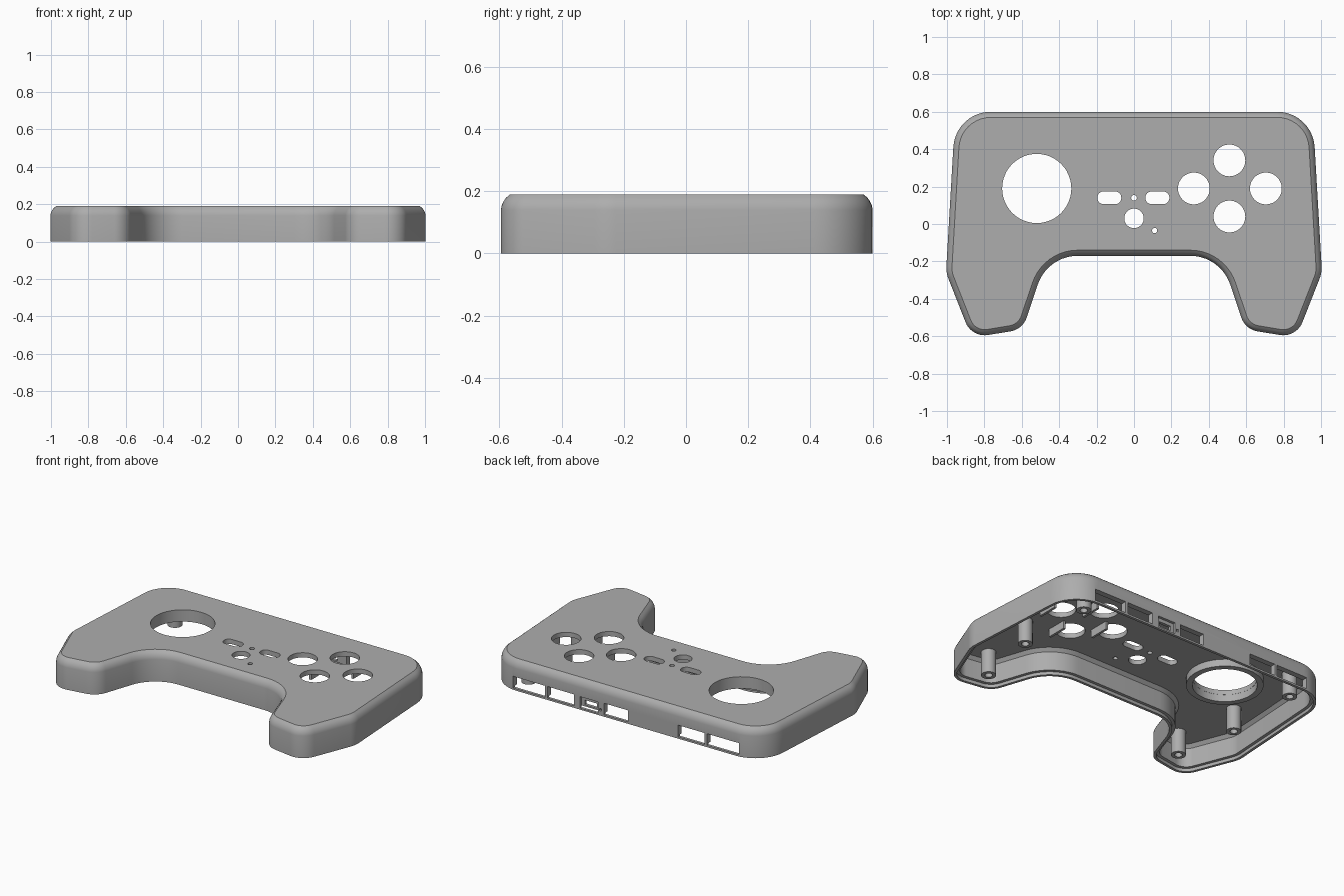
import bpy, bmesh
from math import cos, sin, pi, tan, acos
from mathutils import Vector, Matrix

cube = bpy.data.objects.get("Cube")
if cube:
    bpy.data.objects.remove(cube)

grey = bpy.data.materials.new("plain_grey")
grey.use_nodes = True
GREY = (0.42, 0.42, 0.42, 1)
grey.diffuse_color = GREY
grey.node_tree.nodes["Principled BSDF"].inputs["Base Color"].default_value = GREY


def finish(name, bm):
    bmesh.ops.recalc_face_normals(bm, faces=bm.faces)
    mesh = bpy.data.meshes.new(name)
    bm.to_mesh(mesh)
    bm.free()
    mesh.materials.append(grey)
    ob = bpy.data.objects.new(name, mesh)
    bpy.context.collection.objects.link(ob)
    return ob


def smooth(ob):
    bpy.ops.object.select_all(action="DESELECT")
    ob.select_set(True)
    bpy.context.view_layer.objects.active = ob
    bpy.ops.object.shade_smooth_by_angle(angle=0.5)


def rounded(corners, steps=10):
    """Closed polygon with each corner (x, y, radius) turned into an arc."""
    out = []
    for i, (x, y, r) in enumerate(corners):
        p = Vector((x, y))
        a = (Vector(corners[i - 1][:2]) - p).normalized()
        b = (Vector(corners[(i + 1) % len(corners)][:2]) - p).normalized()
        half = acos(a.dot(b)) / 2
        centre = p + (a + b).normalized() * r / sin(half)
        start = p + a * r / tan(half) - centre
        turn = (pi - 2 * half) * (1 if a.cross(b) < 0 else -1)
        for k in range(steps + 1):
            out.append(centre + Matrix.Rotation(turn * k / steps, 2) @ start)
    return out


def inset(pts, d):
    out = []
    for i, p in enumerate(pts):
        t1 = (p - pts[i - 1]).normalized()
        t2 = (pts[(i + 1) % len(pts)] - p).normalized()
        n1, n2 = Vector((-t1.y, t1.x)), Vector((-t2.y, t2.x))
        out.append(p + (n1 + n2) * d / (1 + n1.dot(n2)))
    return out


def loft(bm, rings, cap=True):
    loops = [[bm.verts.new((p.x, p.y, z)) for p in pts] for pts, z in rings]
    n = len(loops[0])
    pairs = list(zip(loops, loops[1:])) if cap else list(zip(loops, loops[1:] + loops[:1]))
    for lo, hi in pairs:
        for i in range(n):
            j = (i + 1) % n
            bm.faces.new((lo[i], lo[j], hi[j], hi[i]))
    if cap:
        bm.faces.new(loops[0])
        bm.faces.new(loops[-1])


def circle(x, y, r, n=48):
    return [Vector((x + r * cos(2 * pi * k / n), y + r * sin(2 * pi * k / n))) for k in range(n)]


def box(bm, x0, x1, y0, y1, z0, z1):
    loft(bm, [([Vector(c) for c in ((x0, y0), (x1, y0), (x1, y1), (x0, y1))], z) for z in (z0, z1)])


def tube(name, x, y, r_in, r_out, z0, z1):
    bm = bmesh.new()
    loft(bm, [(circle(x, y, r), z) for r, z in
              ((r_out, z0), (r_out, z1), (r_in, z1), (r_in, z0))], cap=False)
    smooth(finish(name, bm))


# Shell outline, counter-clockwise, mirrored about x = 0
half = [(0.4625, -0.17, 0.225), (0.595, -0.563, 0.11), (0.868, -0.608, 0.11),
        (1.005, -0.26, 0.16), (0.955, 0.60, 0.2)]
outline = rounded(half + [(-x, y, r) for x, y, r in reversed(half)])

# Hollow shell: ceiling, inner wall, stepped lip, outer wall, rounded shoulder, top
profile = [(0.055, 0.16), (0.036, 0.14), (0.036, 0.02), (0.017, 0.02), (0.017, 0), (0, 0),
           (0, 0.14), (0.003, 0.155), (0.009, 0.168), (0.017, 0.179), (0.03, 0.19)]
bm = bmesh.new()
loft(bm, [(inset(outline, d), z) for d, z in profile])
shell = finish("shell", bm)

# Holes in the top
STICK = (-0.52, 0.19)
BUTTONS = [(0.51, 0.34), (0.32, 0.19), (0.705, 0.19), (0.51, 0.04)]
holes = bmesh.new()
rounds = [(*STICK, 0.185), (0, 0.03, 0.052), (0, 0.14, 0.015), (0.11, -0.035, 0.014)]
rounds += [(x, y, 0.085) for x, y in BUTTONS]
for x, y, r in rounds:
    loft(holes, [(circle(x, y, r), z) for z in (0.1, 0.25)])
for x in (-0.132, 0.125):
    w, h, r = 0.064, 0.034, 0.033
    slot = rounded([(x - w, 0.14 - h, r), (x + w, 0.14 - h, r),
                    (x + w, 0.14 + h, r), (x - w, 0.14 + h, r)], 8)
    loft(holes, [(slot, z) for z in (0.1, 0.25)])

# Connector windows in the back wall
for x0, x1 in ((0.566, 0.79), (0.365, 0.55), (-0.55, -0.365), (-0.79, -0.566), (-0.015, 0.155)):
    box(holes, x0, x1, 0.5, 0.7, 0.012, 0.085)
box(holes, 0.215, 0.3, 0.5, 0.7, 0.03, 0.06)
box(holes, 0.172, 0.186, 0.5, 0.7, 0.03, 0.045)

# Shallow recess around the small connector
recess = bmesh.new()
box(recess, 0.195, 0.322, 0.583, 0.7, 0.01, 0.082)

for name, cut in (("hole_cutter", holes), ("recess_cutter", recess)):
    cutter = finish(name, cut)
    cutter.hide_render = True
    mod = shell.modifiers.new(name, "BOOLEAN")
    mod.operation, mod.solver, mod.object = "DIFFERENCE", "EXACT", cutter
    bpy.context.view_layer.objects.active = shell
    bpy.ops.object.modifier_apply(modifier=name)
    bpy.data.objects.remove(cutter)
smooth(shell)

# Collar under the stick hole
tube("stick_collar", *STICK, 0.186, 0.222, 0.115, 0.165)

# Screw posts
for side, s in (("left", 1), ("right", -1)):
    for place, x, y in (("front", 0.71, -0.45), ("middle", 0.78, -0.04), ("back", 0.77, 0.47)):
        tube(f"{side}_{place}_screw_post", s * x, y, 0.022, 0.043, 0.008, 0.165)

# Guide tabs beside the button holes
for i, (x, y) in enumerate(BUTTONS):
    bm = bmesh.new()
    box(bm, x + 0.09, x + 0.105, y - 0.065, y + 0.065, 0.11, 0.165)
    finish(f"button_tab_{i + 1}", bm)
